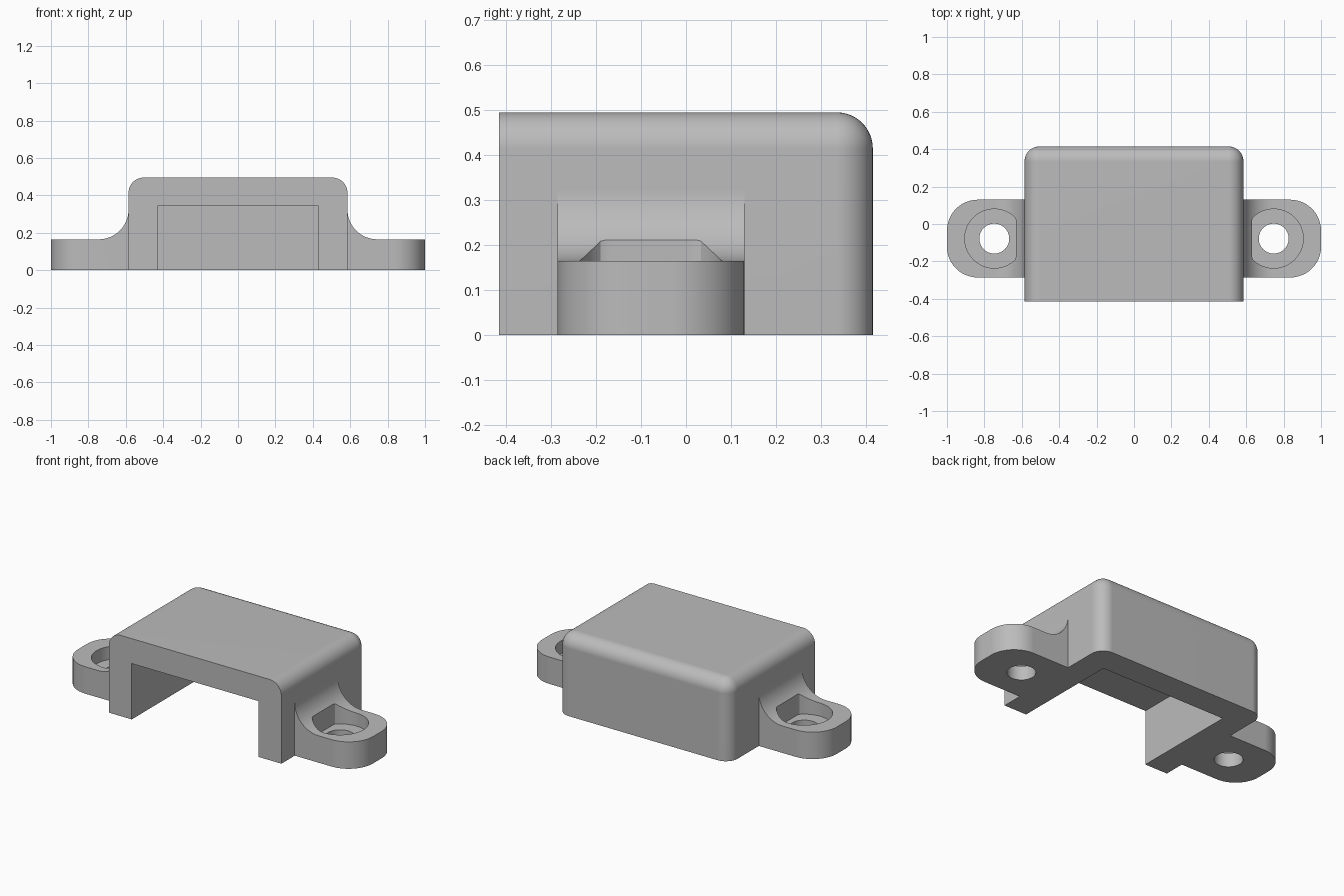
import bpy, bmesh, math

cube = bpy.data.objects.get("Cube")
if cube:
    bpy.data.objects.remove(cube, do_unlink=True)

# Main sizes
HALF_W, HALF_D, HEIGHT = 0.585, 0.415, 0.495
ROUND = 0.08
TAB_TOP, TAB_Y, TAB_HALF = 0.165, -0.078, 0.208
FILLET = 0.16
HOLE_X = 0.747
BORE_FLOOR = 0.085

grey = bpy.data.materials.new("plain grey")
grey.use_nodes = True
colour = (0.5, 0.5, 0.5, 1)
grey.diffuse_color = colour
grey.node_tree.nodes["Principled BSDF"].inputs["Base Color"].default_value = colour


def make_object(name, bm):
    bmesh.ops.recalc_face_normals(bm, faces=bm.faces)
    mesh = bpy.data.meshes.new(name)
    bm.to_mesh(mesh)
    bm.free()
    mesh.materials.append(grey)
    obj = bpy.data.objects.new(name, mesh)
    bpy.context.collection.objects.link(obj)
    return obj


def prism(points, direction):
    """Extrude a closed outline along a direction."""
    bm = bmesh.new()
    face = bm.faces.new([bm.verts.new(p) for p in points])
    grown = bmesh.ops.extrude_face_region(bm, geom=[face])["geom"]
    verts = [g for g in grown if isinstance(g, bmesh.types.BMVert)]
    bmesh.ops.translate(bm, verts=verts, vec=direction)
    return bm


def block(x0, x1, y0, y1, z0, z1):
    return prism([(x0, y0, z0), (x1, y0, z0), (x1, y1, z0), (x0, y1, z0)], (0, 0, z1 - z0))


def round_edges(bm, test, radius, segments=12):
    edges = [e for e in bm.edges if test(*(v.co for v in e.verts))]
    bmesh.ops.bevel(bm, geom=edges, offset=radius, segments=segments,
                    profile=0.5, affect='EDGES', clamp_overlap=False)


def combine(target, other, operation):
    mod = target.modifiers.new(operation.lower(), 'BOOLEAN')
    mod.operation = operation
    mod.solver = 'EXACT'
    mod.object = other
    bpy.context.view_layer.objects.active = target
    bpy.ops.object.modifier_apply(modifier=mod.name)
    bpy.data.objects.remove(other, do_unlink=True)


def body_edge(a, b):
    """Top side edges, top back edge and upright back edges."""
    at_top = min(a.z, b.z) > HEIGHT - 0.01
    at_back = min(a.y, b.y) > HALF_D - 0.01
    at_side = abs(a.x + b.x) > 2 * HALF_W - 0.01
    return at_top + at_back + at_side == 2


# Rounded cover, sharp at the open front
bm = block(-HALF_W, HALF_W, -HALF_D, HALF_D, 0, HEIGHT)
round_edges(bm, body_edge, ROUND)
cover = make_object("housing_cover", bm)

# Mounting tabs with a curved root and rounded outer corners
for side in (1, -1):
    outline = [(0.5, 0), (1, 0), (1, TAB_TOP)]
    for i in range(17):
        a = math.pi / 2 * i / 16
        outline.append((HALF_W + FILLET * (1 - math.sin(a)),
                        TAB_TOP + FILLET * (1 - math.cos(a))))
    outline.append((0.5, TAB_TOP + FILLET))
    bm = prism([(side * x, TAB_Y - TAB_HALF, z) for x, z in outline], (0, 2 * TAB_HALF, 0))
    round_edges(bm, lambda a, b: abs(a.x + b.x) > 1.99 and abs(a.z - b.z) > 0.1, 0.165)
    combine(cover, make_object("mounting_tab", bm), 'UNION')

# Screw holes with flat-sided counterbores
for side in (1, -1):
    for radius, bottom in ((0.158, BORE_FLOOR), (0.08, -0.1)):
        ring = []
        for i in range(64):
            a = math.tau * i / 64
            x = max(HOLE_X + radius * math.cos(a), 0.632)
            ring.append((side * x, TAB_Y + radius * math.sin(a), bottom))
        cutter = make_object("screw_recess", prism(ring, (0, 0, 0.45 - bottom)))
        combine(cover, cutter, 'DIFFERENCE')

# Inner cavity, open at the front and below
cavity = make_object("cavity", block(-0.43, 0.43, -0.6, 0.25, -0.1, 0.342))
combine(cover, cavity, 'DIFFERENCE')

# Smooth curved areas, keep flat faces and edges crisp
bpy.ops.object.select_all(action='DESELECT')
cover.select_set(True)
bpy.context.view_layer.objects.active = cover
bpy.ops.object.shade_smooth_by_angle(angle=math.radians(30))
weighted = cover.modifiers.new("even shading", 'WEIGHTED_NORMAL')
weighted.keep_sharp = True
